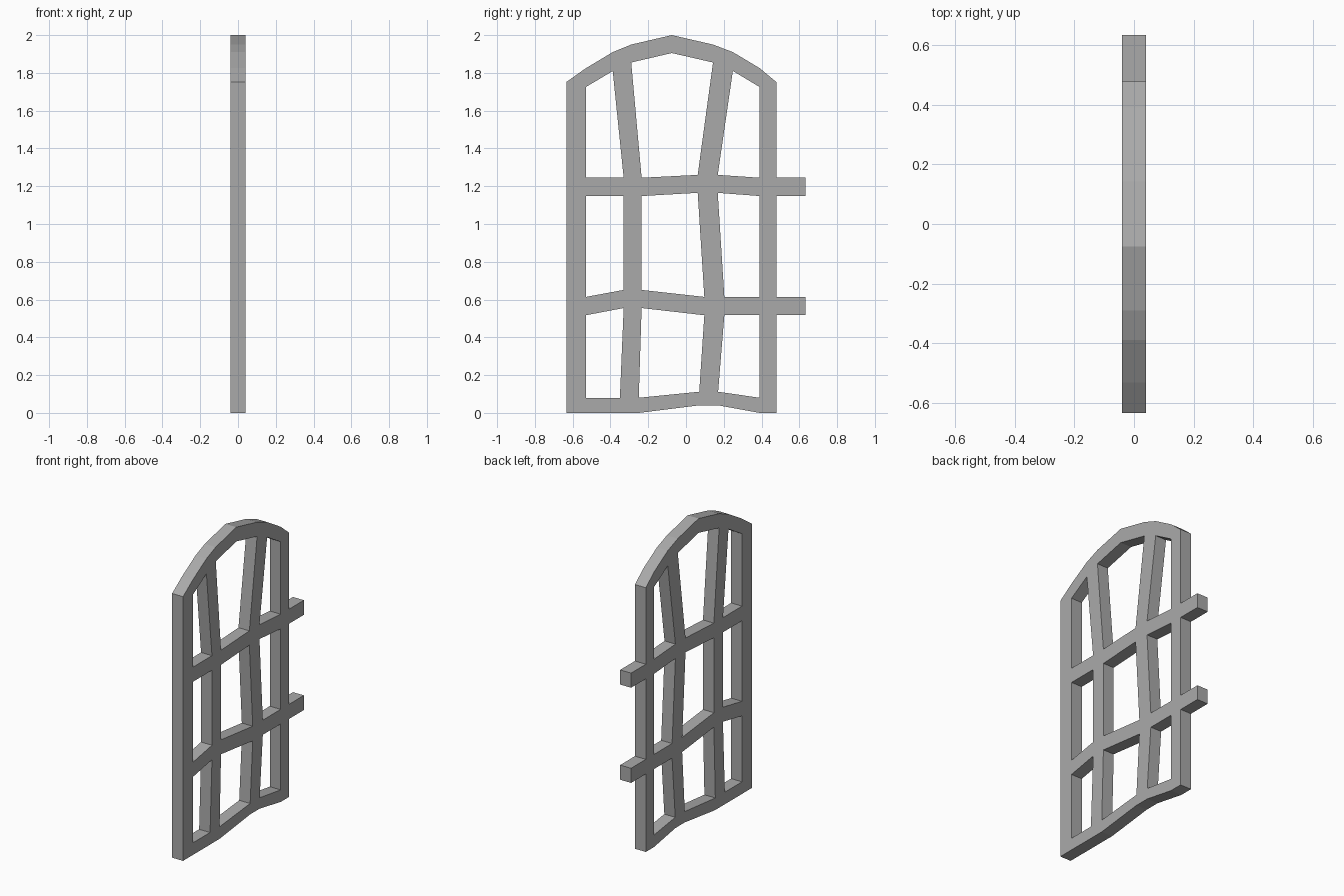
import bpy
import bmesh

cube = bpy.data.objects.get("Cube")
if cube:
    bpy.data.objects.remove(cube, do_unlink=True)

THICKNESS = 0.08
LEFT_OUT, LEFT_IN, RIGHT_IN, RIGHT_OUT, PIN_END = -0.633, -0.53, 0.39, 0.478, 0.633
APEX = -0.075

# Column index of each solid upright: side stiles and the two crooked mullions
UPRIGHTS = {0, 2, 5, 7}


def lerp(a, b, t):
    return a + (b - a) * t


def columns(first, second):
    """Sideways positions of every upright edge along one rail."""
    return [LEFT_OUT, LEFT_IN, *first, APEX, *second, RIGHT_IN, RIGHT_OUT]


def bent(first, second, left, a, b, right):
    """One crooked rail edge: level across each upright, sloping in between."""
    mid = lerp(a, b, (APEX - first[1]) / (second[0] - first[1]))
    heights = [left, left, a, a, mid, b, b, right, right]
    return list(zip(columns(first, second), heights))


def arched(first, second, foot, spring, low, high, peak):
    """One symmetrical edge of the arch."""
    side = [foot, spring, low, high]
    return list(zip(columns(first, second), side + [peak] + side[::-1]))


# Mullion spans at each rail
base = (-0.35, -0.25), (0.07, 0.17)
lower = (-0.33, -0.235), (0.097, 0.203)
upper = (-0.33, -0.235), (0.062, 0.168)
crown = (-0.388, -0.29), (0.143, 0.248)

# Rail edges from the ground up: bottom and top edge of each rail in turn
edges = [
    bent(*base, 0, 0, 0.04, 0),
    bent(*base, 0.08, 0.08, 0.112, 0.08),
    bent(*lower, 0.517, 0.555, 0.517, 0.517),
    bent(*lower, 0.614, 0.651, 0.614, 0.614),
    bent(*upper, 1.148, 1.148, 1.165, 1.148),
    bent(*upper, 1.245, 1.245, 1.26, 1.245),
    arched(*crown, 1.66, 1.725, 1.81, 1.855, 1.905),
    arched(*crown, 1.752, 1.825, 1.91, 1.95, 2.0),
]

# Flat lattice: keep cells that lie on a rail or on an upright
bm = bmesh.new()
grid = [[bm.verts.new((0, y, z)) for y, z in edge] for edge in edges]
for r, (below, above) in enumerate(zip(grid, grid[1:])):
    is_rail = r % 2 == 0
    for c in range(len(below) - 1):
        if is_rail or c in UPRIGHTS:
            bm.faces.new((below[c], below[c + 1], above[c + 1], above[c]))

# Hinge pins continue the two middle rails past the right stile
for r in (2, 4):
    near = grid[r][-1], grid[r + 1][-1]
    far = [bm.verts.new((0, PIN_END, v.co.z)) for v in near]
    bm.faces.new((near[0], far[0], far[1], near[1]))

# Give the lattice its depth
front = bm.faces[:]
bmesh.ops.translate(bm, verts=bm.verts[:], vec=(-THICKNESS / 2, 0, 0))
extruded = bmesh.ops.extrude_face_region(bm, geom=front, use_keep_orig=True)
moved = [g for g in extruded["geom"] if isinstance(g, bmesh.types.BMVert)]
bmesh.ops.translate(bm, verts=moved, vec=(THICKNESS, 0, 0))
loose = [v for v in bm.verts if not v.link_faces]
bmesh.ops.delete(bm, geom=loose, context="VERTS")
bmesh.ops.recalc_face_normals(bm, faces=bm.faces[:])

mesh = bpy.data.meshes.new("window_lattice")
bm.to_mesh(mesh)
bm.free()
lattice = bpy.data.objects.new("window_lattice", mesh)
bpy.context.collection.objects.link(lattice)

grey = bpy.data.materials.new("plain_grey")
grey.use_nodes = True
colour = (0.4, 0.4, 0.4, 1)
grey.diffuse_color = colour
grey.node_tree.nodes["Principled BSDF"].inputs["Base Color"].default_value = colour
mesh.materials.append(grey)
